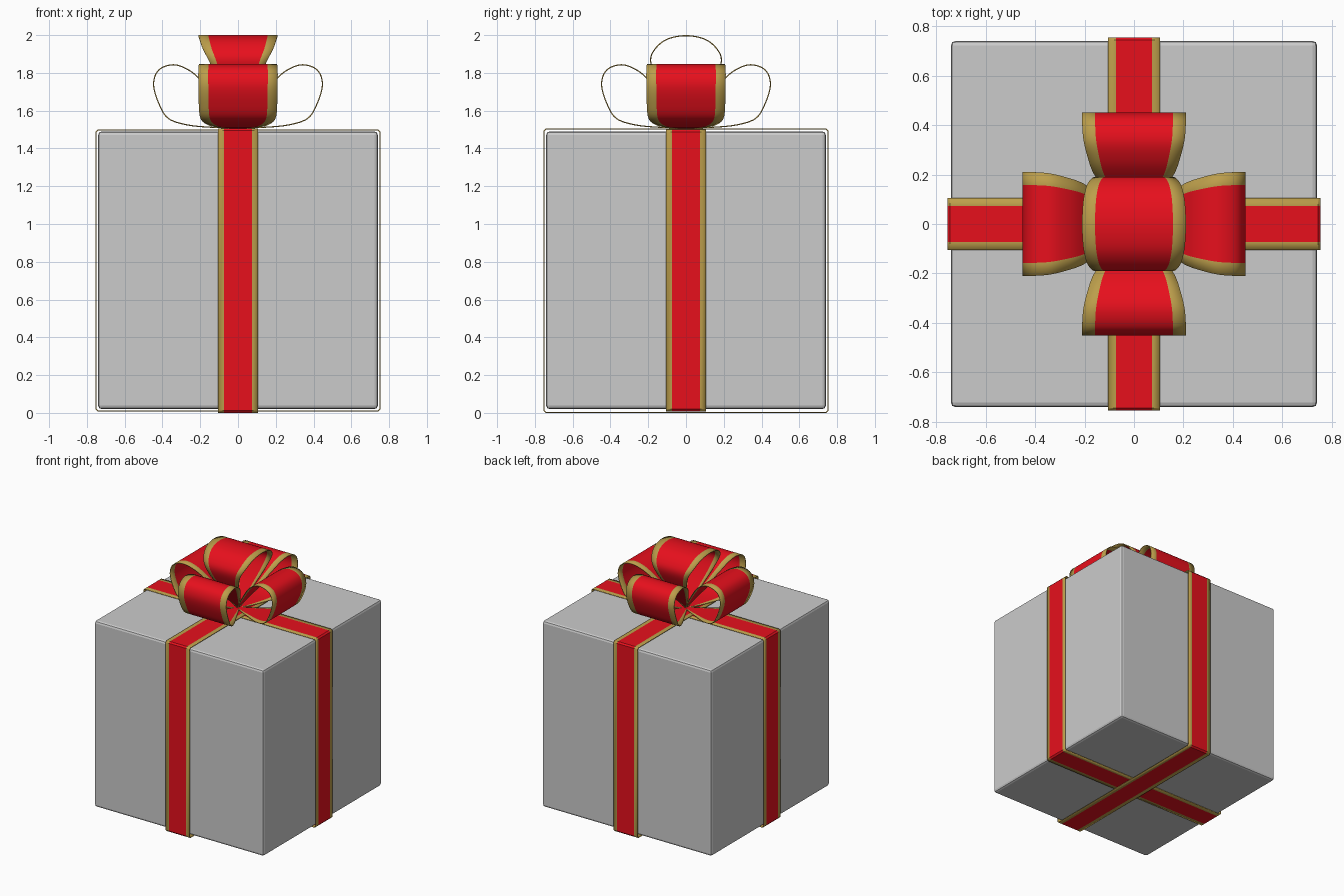
import bpy, bmesh, math
from mathutils import Vector

if "Cube" in bpy.data.objects:
    bpy.data.objects.remove(bpy.data.objects["Cube"])


def material(name, col):
    m = bpy.data.materials.new(name)
    m.diffuse_color = (*col, 1)
    m.use_nodes = True
    m.node_tree.nodes["Principled BSDF"].inputs["Base Color"].default_value = m.diffuse_color
    return m


RED = material("ribbon_red", (0.80, 0.005, 0.012))
GOLD = material("ribbon_gold", (0.50, 0.34, 0.07))


def smooth_path(pts, steps=6):
    """Catmull-Rom through (radial, height, half_width) points."""
    p = [Vector(q) for q in pts]
    p = [2 * p[0] - p[1]] + p + [2 * p[-1] - p[-2]]
    out = []
    for a, b, c, d in zip(p, p[1:], p[2:], p[3:]):
        for i in range(steps):
            t = i / steps
            out.append(0.5 * (2 * b + (c - a) * t + (2 * a - 5 * b + 4 * c - d) * t * t
                              + (3 * b - a - 3 * c + d) * t ** 3))
    return out + [p[-2]]


def ribbon(name, path, angle, red, closed=False):
    """Sweep a gold-red-gold strip along a path in the vertical plane at angle."""
    bm = bmesh.new()
    rows = [[bm.verts.new((r, w * s, z)) for s in (-1, -red, red, 1)] for r, z, w in path]
    pairs = list(zip(rows, rows[1:]))
    if closed:
        pairs.append((rows[-1], rows[0]))
    for a, b in pairs:
        for i in range(3):
            f = bm.faces.new((a[i], a[i + 1], b[i + 1], b[i]))
            f.material_index = 0 if i == 1 else 1
    bmesh.ops.recalc_face_normals(bm, faces=bm.faces)
    me = bpy.data.meshes.new(name)
    bm.to_mesh(me)
    bm.free()
    me.materials.append(RED)
    me.materials.append(GOLD)
    ob = bpy.data.objects.new(name, me)
    bpy.context.collection.objects.link(ob)
    ob.rotation_euler.z = angle
    mod = ob.modifiers.new("thickness", 'SOLIDIFY')
    mod.thickness = 0.006
    mod.offset = 0
    bpy.ops.object.select_all(action='DESELECT')
    ob.select_set(True)
    bpy.context.view_layer.objects.active = ob
    bpy.ops.object.shade_smooth_by_angle(angle=math.radians(40))
    return ob


# Box with slightly softened edges
bpy.ops.mesh.primitive_cube_add(size=1, location=(0, 0, 0.755))
box = bpy.context.object
box.name = "gift_box"
box.data.transform(box.matrix_world.inverted() @ box.matrix_world)
for v in box.data.vertices:
    v.co.x *= 1.48
    v.co.y *= 1.48
    v.co.z *= 1.47
bev = box.modifiers.new("bevel", 'BEVEL')
bev.width = 0.018
bev.segments = 2

# Two bands wrapped around the box
for name, angle, lo, hi in (("band_side_to_side", 0, 0.011, 1.497),
                            ("band_front_to_back", math.pi / 2, 0.003, 1.503)):
    e, c, w = 0.752, 0.01, 0.105
    corners = [(-e, lo + c), (-e + c, lo), (e - c, lo), (e, lo + c),
               (e, hi - c), (e - c, hi), (-e + c, hi), (-e, hi - c)]
    ribbon(name, [(x, z, w) for x, z in corners], angle, 0.70, closed=True)

# Four side loops of the bow
side = smooth_path([(0, 1.508, 0.012), (0.14, 1.512, 0.085), (0.27, 1.525, 0.155),
                    (0.37, 1.56, 0.198), (0.42, 1.64, 0.208), (0.447, 1.74, 0.21),
                    (0.42, 1.815, 0.21), (0.345, 1.843, 0.205), (0.27, 1.82, 0.187),
                    (0.20, 1.765, 0.16), (0.10, 1.645, 0.09), (0, 1.515, 0.012)])
for i, name in enumerate(("right", "back", "left", "front")):
    ribbon("bow_loop_" + name, side, i * math.pi / 2, 0.75)

# Upright loop on top of the bow
half = [(0, 1.515, 0.012), (0.075, 1.63, 0.055), (0.15, 1.76, 0.11), (0.187, 1.86, 0.152),
        (0.165, 1.925, 0.185), (0.10, 1.978, 0.204)]
top = half + [(0, 1.997, 0.21)] + [(-r, z, w) for r, z, w in reversed(half)]
ribbon("bow_loop_top", smooth_path(top), math.pi / 2, 0.75)
